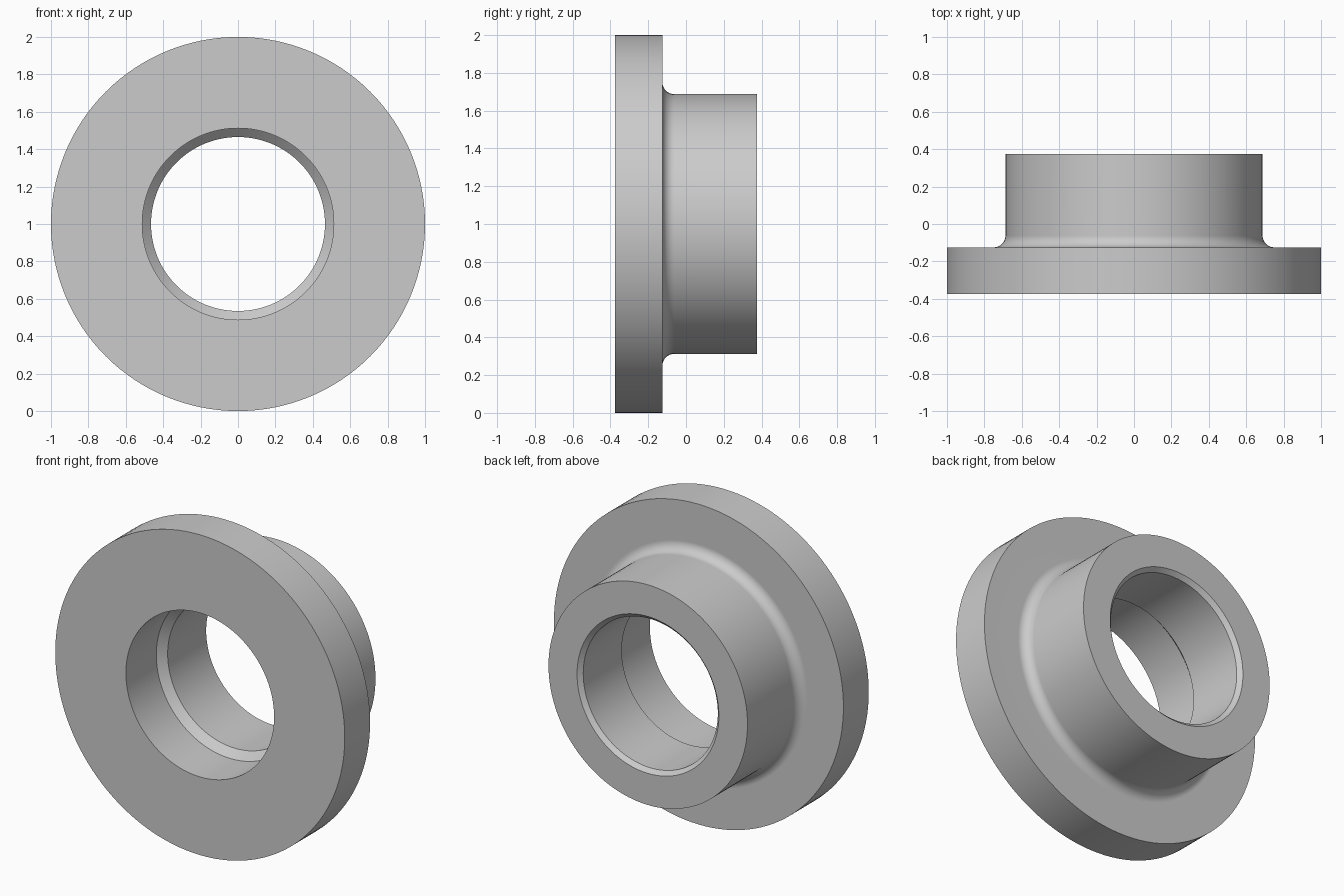
import bpy
import bmesh
from math import radians, pi, sin, cos
from mathutils import Vector

if "Cube" in bpy.data.objects:
    bpy.data.objects.remove(bpy.data.objects["Cube"], do_unlink=True)

SEGMENTS = 128
CENTRE = Vector((0, 0, 1))

# Main dimensions
FRONT, FLANGE_BACK, BACK = -0.375, -0.125, 0.375
FLANGE_R, HUB_R = 1.0, 0.6875
COUNTERBORE_R, BORE_R = 0.512, 0.465
FILLET, CHAMFER = 0.0625, 0.025
STEP_START, STEP_END = -0.075, -0.03


def fillet_points(steps=8):
    """Concave quarter arc joining the flange to the hub, as (radius, y)."""
    for i in range(steps + 1):
        a = i / steps * pi / 2
        yield (HUB_R + FILLET * (1 - sin(a)), FLANGE_BACK + FILLET * (1 - cos(a)))


# Closed half section, (radius, y)
section = [
    (COUNTERBORE_R, FRONT), (FLANGE_R, FRONT), (FLANGE_R, FLANGE_BACK),
    *fillet_points(),
    (HUB_R, BACK), (BORE_R + CHAMFER, BACK), (BORE_R, BACK - CHAMFER),
    (BORE_R, STEP_END), (COUNTERBORE_R, STEP_START),
]

# Revolve the section around the y axis
bm = bmesh.new()
verts = [bm.verts.new(CENTRE + Vector((r, y, 0))) for r, y in section]
edges = [bm.edges.new((v, verts[(i + 1) % len(verts)])) for i, v in enumerate(verts)]
bmesh.ops.spin(bm, geom=verts + edges, cent=CENTRE, axis=(0, 1, 0),
               angle=2 * pi, steps=SEGMENTS, use_duplicate=False)
bmesh.ops.remove_doubles(bm, verts=bm.verts, dist=0.0005)
bmesh.ops.recalc_face_normals(bm, faces=bm.faces)
mesh = bpy.data.meshes.new("flanged_bushing")
bm.to_mesh(mesh)
bm.free()

bushing = bpy.data.objects.new("flanged_bushing", mesh)
bpy.context.collection.objects.link(bushing)

# Plain grey material
grey = bpy.data.materials.new("light_grey")
grey.use_nodes = True
colour = (0.6, 0.6, 0.6, 1)
grey.diffuse_color = colour
grey.node_tree.nodes["Principled BSDF"].inputs["Base Color"].default_value = colour
mesh.materials.append(grey)

# Smooth round walls, crisp rims and flat end faces
bpy.ops.object.select_all(action="DESELECT")
bushing.select_set(True)
bpy.context.view_layer.objects.active = bushing
bpy.ops.object.shade_smooth_by_angle(angle=radians(30))
weighted = bushing.modifiers.new("flat_faces", "WEIGHTED_NORMAL")
weighted.keep_sharp = True
